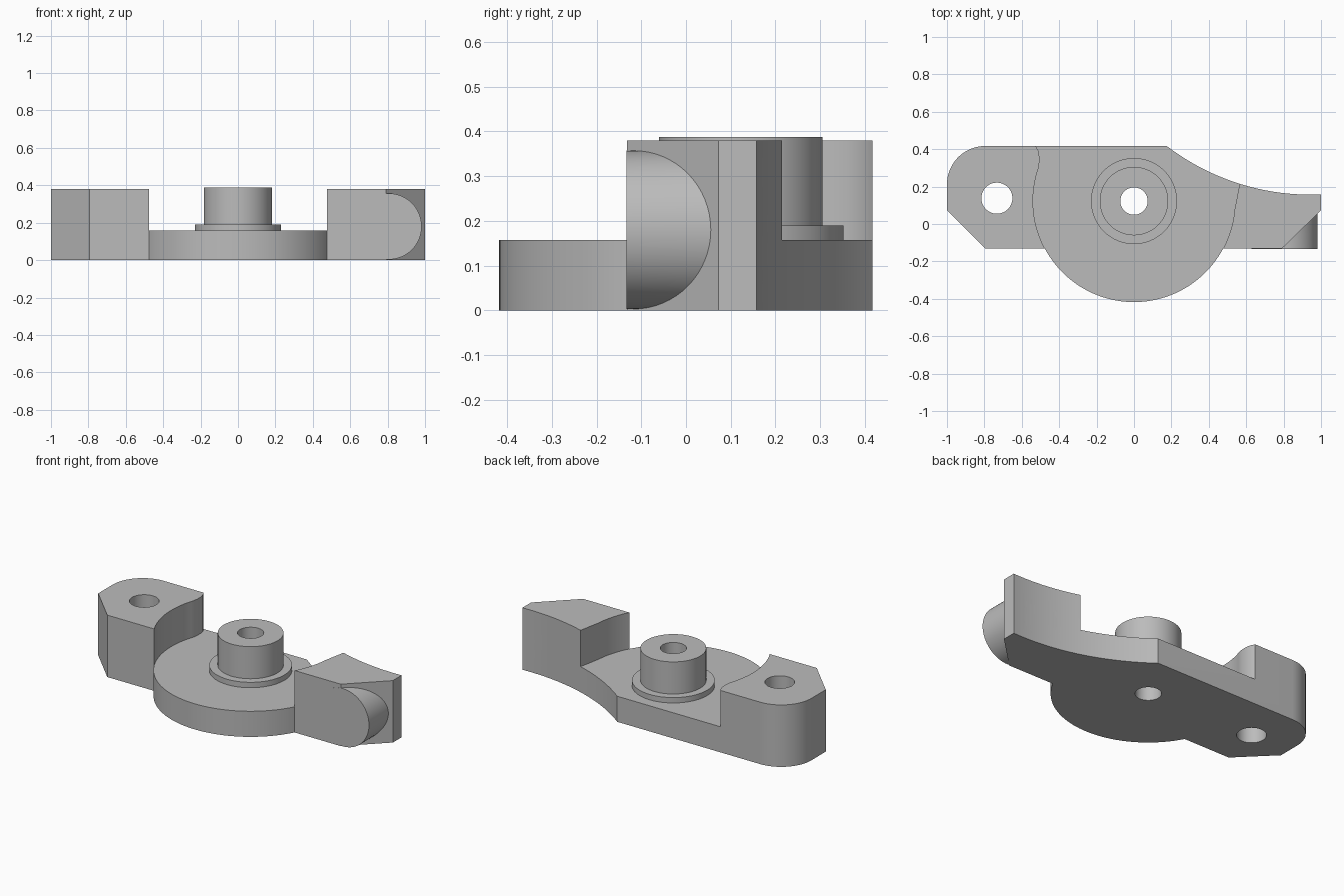
import bpy, bmesh
from math import sin, cos, radians, pi
from mathutils import Matrix, Vector

if "Cube" in bpy.data.objects:
    bpy.data.objects.remove(bpy.data.objects["Cube"])

grey = bpy.data.materials.new("plain_grey")
grey.use_nodes = True
COLOR = (0.5, 0.5, 0.5, 1)
grey.diffuse_color = COLOR
grey.node_tree.nodes["Principled BSDF"].inputs["Base Color"].default_value = COLOR

HUB_Y, DISC_R = 0.1225, 0.54
FRONT, BACK, TOP, PLATE_TOP = -0.132, 0.417, 0.38, 0.157


def arc(cx, cy, r, start, end, n=24):
    """Points on an arc, angles in degrees."""
    angles = [radians(start + (end - start) * i / n) for i in range(n + 1)]
    return [(cx + r * cos(a), cy + r * sin(a)) for a in angles]


def prism(name, outline, low, high, along_y=False):
    """Extrude an outline along z, or an x-z outline along y."""
    bm = bmesh.new()
    face = bm.faces.new([bm.verts.new((x, y, low)) for x, y in outline])
    new = bmesh.ops.extrude_face_region(bm, geom=[face])["geom"]
    moved = [v for v in new if isinstance(v, bmesh.types.BMVert)]
    bmesh.ops.translate(bm, verts=moved, vec=Vector((0, 0, high - low)))
    if along_y:
        swap = Matrix(((1, 0, 0, 0), (0, 0, 1, 0), (0, 1, 0, 0), (0, 0, 0, 1)))
        bm.transform(swap)
    bmesh.ops.recalc_face_normals(bm, faces=bm.faces)
    mesh = bpy.data.meshes.new(name)
    bm.to_mesh(mesh)
    bm.free()
    mesh.materials.append(grey)
    obj = bpy.data.objects.new(name, mesh)
    bpy.context.collection.objects.link(obj)
    return obj


def circle(cx, cy, r, n=64):
    return arc(cx, cy, r, 0, 360, n)[:-1]


def combine(target, tool, operation):
    """Apply a boolean and remove the tool."""
    tool.hide_render = True
    mod = target.modifiers.new(operation.lower(), "BOOLEAN")
    mod.object, mod.operation, mod.solver = tool, operation, "EXACT"
    bpy.context.view_layer.objects.active = target
    bpy.ops.object.modifier_apply(modifier=mod.name)
    bpy.data.objects.remove(tool)


# Full silhouette: chamfered arms, round front, swept back edge
outline = [(-1, 0.073), (-0.795, FRONT)]
outline += arc(0, HUB_Y, DISC_R, 208.1, 331.9, 48)
outline += [(0.79, FRONT), (1, 0.073)]
outline += arc(0.945, 1.426, 1.2692, -87.5, -127.35, 32)
outline += arc(-0.795, 0.212, 0.205, 90, 180)
body = prism("bracket_body", outline, 0, TOP)

# Recess that leaves the thin plate between the two raised arms
recess = [(-0.6, -0.5), (0.6, -0.5)]
recess += arc(0, HUB_Y, DISC_R, -28.2, -5)
recess += [(0.565, 0.215), (0.6, 0.4), (0.6, 0.6), (-0.55, 0.6), (-0.55, 0.45)]
recess += [(-0.525, BACK), (-0.511, 0.39), (-0.506, 0.36), (-0.506, 0.33)]
recess += arc(0, HUB_Y, DISC_R, 160.8, 208.2)
combine(body, prism("recess_cutter", recess, PLATE_TOP, 0.6), "DIFFERENCE")

# Collar, hub and rounded end pad
combine(body, prism("collar", circle(0, HUB_Y, 0.23), 0.1, 0.19), "UNION")
combine(body, prism("hub", circle(0, HUB_Y, 0.183), 0.08, 0.387), "UNION")
pad = circle(0.805, 0.18, 0.177)
combine(body, prism("end_pad", pad, FRONT - 0.0005, 0.11, True), "UNION")

# Bore, arm hole and slot
combine(body, prism("bore_cutter", circle(0, HUB_Y, 0.073), -0.2, 0.6), "DIFFERENCE")
combine(body, prism("hole_cutter", circle(-0.733, 0.138, 0.083), -0.2, 0.6), "DIFFERENCE")
slot = arc(0.847, 0.146, 0.083, -90, 90) + arc(0.773, 0.146, 0.083, 90, 270)
combine(body, prism("slot_cutter", slot, -0.5, 0.5, True), "DIFFERENCE")

# Smooth curved walls with crisp edges
bpy.ops.object.select_all(action="DESELECT")
body.select_set(True)
bpy.context.view_layer.objects.active = body
bpy.ops.object.shade_smooth_by_angle(angle=radians(25))
